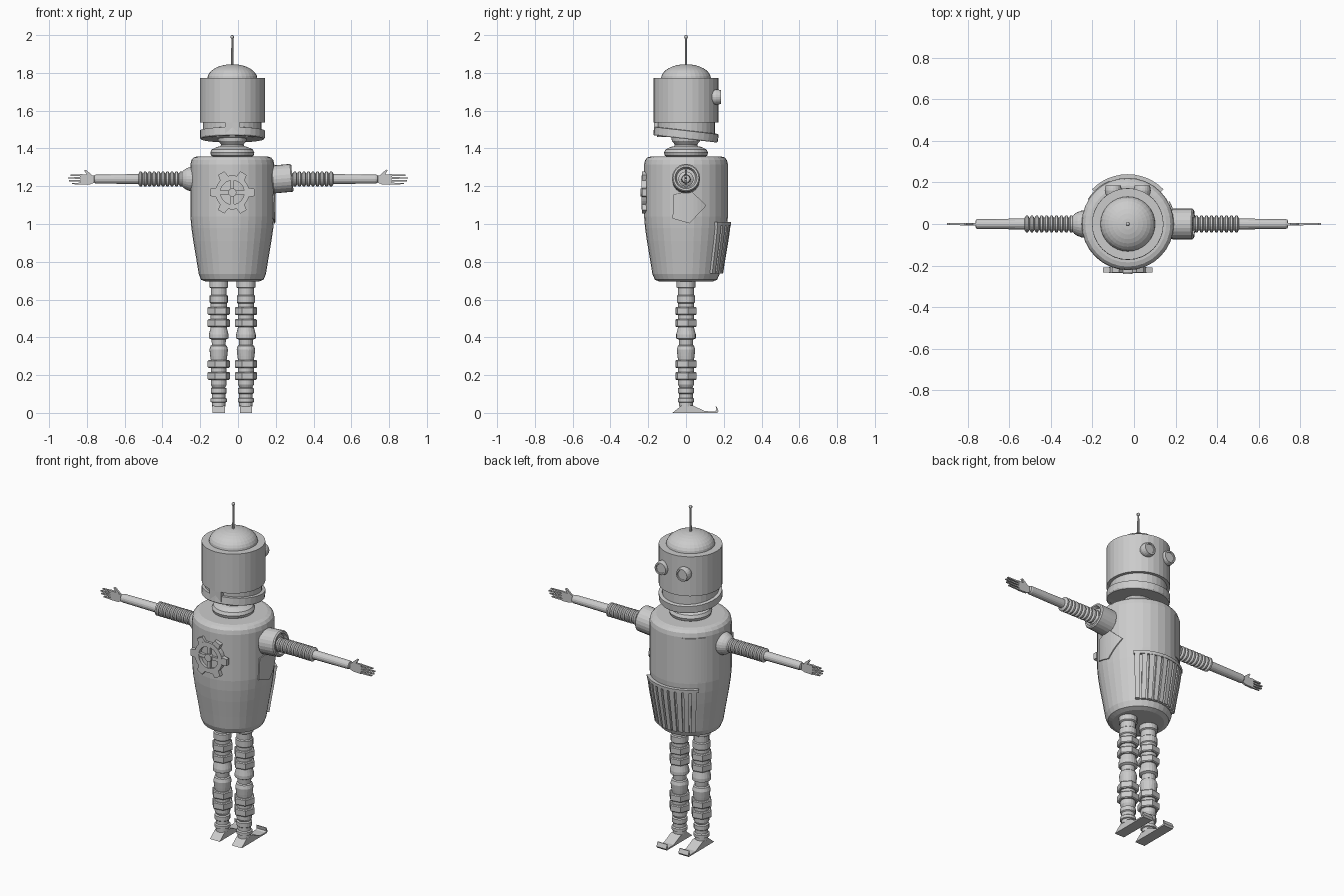
import bpy, bmesh
from math import sin, cos, pi, radians, sqrt
from mathutils import Matrix, Vector

cube = bpy.data.objects.get("Cube")
if cube:
    bpy.data.objects.remove(cube)

grey = bpy.data.materials.new("light grey metal")
grey.use_nodes = True
colour = (0.6, 0.6, 0.6, 1)
grey.diffuse_color = colour
grey.node_tree.nodes["Principled BSDF"].inputs["Base Color"].default_value = colour

CX = -0.03      # body axis
ARM_Z = 1.238   # shoulder height


def finish(name, bm, matrix=Matrix()):
    bmesh.ops.transform(bm, matrix=matrix, verts=bm.verts)
    bmesh.ops.recalc_face_normals(bm, faces=bm.faces)
    mesh = bpy.data.meshes.new(name)
    bm.to_mesh(mesh)
    bm.free()
    mesh.materials.append(grey)
    ob = bpy.data.objects.new(name, mesh)
    bpy.context.collection.objects.link(ob)
    return ob


def lathe(name, profile, matrix=Matrix(), seg=32, spin=0):
    """Closed solid of revolution about local z from (radius, height) pairs."""
    bm = bmesh.new()
    rings = []
    for r, z in profile:
        rings.append([bm.verts.new((r * cos(spin + 2 * pi * i / seg),
                                    r * sin(spin + 2 * pi * i / seg), z)) for i in range(seg)])
    for a, b in zip(rings, rings[1:]):
        for i in range(seg):
            j = (i + 1) % seg
            bm.faces.new((a[i], a[j], b[j], b[i]))
    bm.faces.new(rings[0])
    bm.faces.new(rings[-1])
    return finish(name, bm, matrix)


def prism(name, outline, depth, matrix=Matrix()):
    """Extrude an outline in local xy along local z."""
    bm = bmesh.new()
    face = bm.faces.new([bm.verts.new((x, y, 0)) for x, y in outline])
    new = bmesh.ops.extrude_face_region(bm, geom=[face])["geom"]
    bmesh.ops.translate(bm, vec=(0, 0, depth), verts=[v for v in new if isinstance(v, bmesh.types.BMVert)])
    return finish(name, bm, matrix)


def box(name, size, matrix):
    bm = bmesh.new()
    bmesh.ops.create_cube(bm, size=1)
    return finish(name, bm, matrix @ Matrix.Diagonal((*size, 1)))


def at(x=0, y=0, z=0):
    return Matrix.Translation((x, y, z))


def rot(deg, axis):
    return Matrix.Rotation(radians(deg), 4, axis)


def dome(r, h, z, steps=6):
    return [(max(r * cos(pi / 2 * i / steps), 0.001), z + h * sin(pi / 2 * i / steps)) for i in range(steps + 1)]


# Torso
BODY = [(0.14, 0.695), (0.165, 0.705), (0.178, 0.735), (0.19, 0.81), (0.207, 0.91), (0.217, 0.98),
        (0.222, 1.04), (0.222, 1.315), (0.217, 1.338), (0.205, 1.352), (0.185, 1.358)]
lathe("torso", BODY, at(CX))


def body_radius(z):
    for (r0, z0), (r1, z1) in zip(BODY, BODY[1:]):
        if z0 <= z <= z1:
            return r0 + (r1 - r0) * (z - z0) / (z1 - z0)
    return BODY[-1][0]


def curved_plate(name, a0, a1, z0, z1, inner, outer, nu=8, nv=5):
    """Plate wrapped on the torso between two azimuths (degrees)."""
    bm = bmesh.new()
    layers = []
    for off in (inner, outer):
        grid = []
        for v in range(nv + 1):
            z = z0 + (z1 - z0) * v / nv
            r = body_radius(z) + off
            angles = [radians(a0 + (a1 - a0) * u / nu) for u in range(nu + 1)]
            grid.append([bm.verts.new((CX + r * cos(a), r * sin(a), z)) for a in angles])
        layers.append(grid)
        for v in range(nv):
            for u in range(nu):
                bm.faces.new((grid[v][u], grid[v][u + 1], grid[v + 1][u + 1], grid[v + 1][u]))
    edges = [e for e in bm.edges if e.is_boundary]
    bmesh.ops.bridge_loops(bm, edges=edges)
    return finish(name, bm)


# Chest door, and belly grille with vertical bars
curved_plate("chest_door", 113, 148, 1.05, 1.31, -0.01, 0.004)
curved_plate("grille_back", 45, 135, 0.74, 1.0, -0.01, 0.006, 12)
curved_plate("grille_top_rail", 44, 136, 0.992, 1.01, -0.01, 0.02, 12, 1)
BARS = 9
for i in range(BARS):
    a = 45 + i * 81 / (BARS - 1)
    curved_plate(f"grille_bar_{i + 1}", a, a + 7, 0.738, 0.995, 0, 0.018, 1)

# Five-sided patch wrapped on the left side
bm = bmesh.new()
patch = [(-0.066, 1.156), (0.024, 1.178), (0.108, 1.098), (0.018, 1.003), (-0.071, 1.029)]
face = bm.faces.new([bm.verts.new((0, y, z)) for y, z in patch])
for k in range(-3, 6):
    bmesh.ops.bisect_plane(bm, geom=bm.verts[:] + bm.edges[:] + bm.faces[:],
                           plane_co=(0, k * 0.02, 0), plane_no=(0, 1, 0))
for v in bm.verts:
    v.co.x = CX + sqrt((body_radius(v.co.z) + 0.002) ** 2 - v.co.y ** 2)
new = bmesh.ops.extrude_face_region(bm, geom=bm.faces[:])["geom"]
bmesh.ops.translate(bm, vec=(0.006, 0, 0), verts=[v for v in new if isinstance(v, bmesh.types.BMVert)])
finish("side_patch", bm)

# Six-toothed wheel on the rear: ring, teeth, cross spokes and hub
wheel = at(CX, -0.206, 1.167) @ rot(90, 'X')
lathe("wheel_ring", [(0.063, 0.002), (0.09, 0.002), (0.09, 0.03), (0.063, 0.03), (0.063, 0.002)], wheel, 36)
for k in range(6):
    turn = wheel @ rot(60 * k, 'Z')
    prism(f"wheel_tooth_{k + 1}", [(0.082, -0.025), (0.118, -0.019), (0.118, 0.019), (0.082, 0.025)],
          0.024, turn @ at(z=0.004))
for k in range(2):
    box(f"wheel_spoke_{k + 1}", (0.14, 0.02, 0.02), wheel @ rot(90 * k, 'Z') @ at(z=0.016))
lathe("wheel_hub", [(0.022, -0.03), (0.022, 0.034)], wheel, 16)

# Neck
lathe("neck_collar", [(0.09, 1.35), (0.112, 1.362), (0.117, 1.378), (0.108, 1.395), (0.08, 1.408),
                      (0.062, 1.412), (0.06, 1.422), (0.075, 1.44), (0.078, 1.47)], at(CX))

# Head, inner skull, tilted jaw, hinge
lathe("head", [(0.172, 1.538), (0.172, 1.772)], at(CX))
lathe("inner_skull", [(0.154, 1.46), (0.154, 1.55)], at(CX))
lathe("jaw", [(0.168, -0.026), (0.172, -0.02), (0.172, 0.018), (0.16, 0.02)],
      at(CX, 0, 1.476) @ rot(-6.5, 'X'))
box("jaw_hinge", (0.075, 0.022, 0.06), at(CX, -0.158, 1.51))
lathe("head_dome", dome(0.132, 0.076, 1.77, 8), at(CX))
lathe("antenna_rod", [(0.007, 1.83), (0.005, 1.99)], at(CX), 10)
bm = bmesh.new()
bmesh.ops.create_uvsphere(bm, u_segments=12, v_segments=8, radius=0.01)
finish("antenna_tip", bm, at(CX, 0, 1.99))

# Eyes: round back, short barrel, recessed lens
for side, name in ((-1, "right_eye"), (1, "left_eye")):
    lathe(name, [(0.015, -0.042), (0.03, -0.03), (0.038, -0.015), (0.041, 0), (0.039, 0.014),
                 (0.036, 0.026), (0.028, 0.026), (0.026, 0.021)],
          at(CX + side * 0.07, 0.16, 1.672) @ rot(-90, 'X'), 20)

# Shoulders: domed on the right, open cup on the left
axis = {1: at(0, 0, ARM_Z) @ rot(90, 'Y'), -1: at(0, 0, ARM_Z) @ rot(-90, 'Y')}
lathe("right_shoulder", [(0.066, 0.2)] + dome(0.066, 0.075, 0.235), axis[-1], 24)
lathe("left_shoulder", [(0.06, -0.07), (0.074, -0.06), (0.074, 0.036), (0.068, 0.043), (0.058, 0.043), (0.05, 0.025)],
      at(0.245, 0, ARM_Z + 0.003) @ rot(85, 'Y'), 24)

# Arms: bellows, forearm, wrist and flat hand
for side, name, start, elbow in ((-1, "right", 0.29, 0.527), (1, "left", 0.265, 0.505)):
    m = axis[side]
    rings, prof = 10, []
    step = (elbow - start) / rings
    for i in range(rings):
        z = start + i * step
        prof += [(0.028, z), (0.04, z + step * 0.3), (0.04, z + step * 0.7)]
    lathe(f"{name}_bellows", prof + [(0.028, elbow)], m, 20)
    wrist = elbow + 0.236
    lathe(f"{name}_forearm", [(0.026, elbow - 0.01), (0.024, wrist - 0.012), (0.021, wrist - 0.003), (0.014, wrist)], m, 16)
    # hand outline built in local x (outward) and y (up), thin along y of the world
    hand = at(side * wrist, 0.006, ARM_Z) @ Matrix.Diagonal((side, 1, 1, 1)) @ rot(90, 'X')
    prism(f"{name}_palm", [(-0.01, -0.016), (0.02, -0.028), (0.07, -0.03), (0.074, 0.026), (0.03, 0.024), (-0.01, 0.016)],
          0.013, hand)
    tip = 0.9 - wrist
    for f, short in enumerate((0.02, 0.004, 0, 0.012)):
        y = -0.024 + f * 0.0148
        prism(f"{name}_finger_{f + 1}", [(0.065, y - 0.005), (tip - short, y - 0.003),
                                         (tip - short, y + 0.003), (0.065, y + 0.005)], 0.01, hand @ at(z=0.002))
    prism(f"{name}_thumb", [(0.0, 0.008), (0.03, 0.012), (0.052, 0.046), (0.044, 0.05), (0.02, 0.03)],
          0.011, hand @ at(z=0.001))

# Legs: turned pipe fittings with hexagonal nuts, on curled-toe feet
PIPE = [(0.036, 0.035), (0.036, 0.055), (0.043, 0.058), (0.043, 0.075), (0.036, 0.08), (0.036, 0.1),
        (0.042, 0.105), (0.042, 0.13), (0.034, 0.135), (0.042, 0.15), (0.042, 0.28), (0.045, 0.3),
        (0.049, 0.335), (0.043, 0.355), (0.036, 0.36), (0.038, 0.388), (0.052, 0.395), (0.052, 0.415),
        (0.043, 0.45), (0.043, 0.58), (0.048, 0.585), (0.048, 0.62), (0.042, 0.625), (0.042, 0.66),
        (0.05, 0.665), (0.05, 0.71)]
FOOT = [(-0.072, 0), (0.165, 0), (0.172, 0.01), (0.162, 0.034), (0.157, 0.034), (0.161, 0.014),
        (0.152, 0.008), (0.1, 0.009), (0.035, 0.04), (-0.022, 0.04)]
for side, name in ((-1, "right"), (1, "left")):
    x = CX + side * 0.072
    lathe(f"{name}_leg", PIPE, at(x), 20)
    for k, z in enumerate((0.175, 0.238, 0.454, 0.519)):
        lathe(f"{name}_nut_{k + 1}", [(0.055, z), (0.06, z + 0.005), (0.06, z + 0.037), (0.055, z + 0.042)],
              at(x), 6, radians(10))
    prism(f"{name}_foot", FOOT, 0.064, at(x - 0.032) @ Matrix(((0, 0, 1, 0), (1, 0, 0, 0), (0, 1, 0, 0), (0, 0, 0, 1))))
